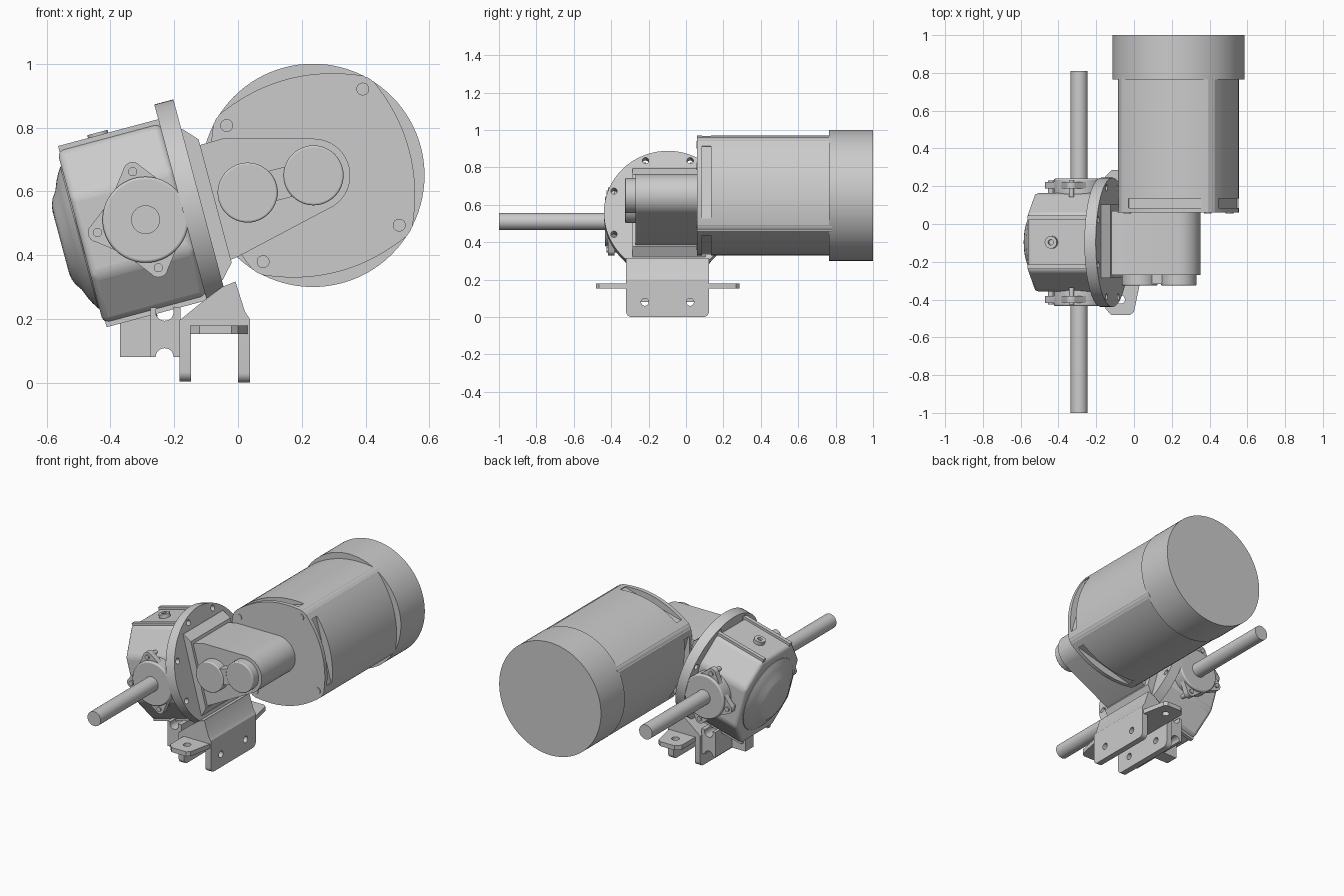
import bpy, bmesh
from math import sin, cos, pi, radians
from mathutils import Matrix

if "Cube" in bpy.data.objects:
    bpy.data.objects.remove(bpy.data.objects["Cube"])

I = Matrix.Identity(4)
TILT = Matrix.Rotation(radians(-15), 4, 'Y')
HOUSING = Matrix.Translation((-0.29, -0.097, 0.511)) @ TILT   # x = flange axis, y = shaft
MOTOR = Matrix.Translation((0.235, 0, 0.65)) @ TILT


def arc(cx, cy, r, a0=0, a1=352.5, n=48):
    """2D arc points, angles in degrees."""
    return [(cx + r * cos(radians(a0 + (a1 - a0) * i / (n - 1))),
             cy + r * sin(radians(a0 + (a1 - a0) * i / (n - 1)))) for i in range(n)]


def finish(name, bm, M):
    bmesh.ops.recalc_face_normals(bm, faces=bm.faces)
    bm.transform(M)
    me = bpy.data.meshes.new(name)
    bm.to_mesh(me)
    bm.free()
    ob = bpy.data.objects.new(name, me)
    bpy.context.collection.objects.link(ob)
    return ob


def place(p, q, d, axis):
    return {'X': (d, p, q), 'Y': (p, d, q), 'Z': (p, q, d)}[axis]


def prism(name, pts, d0, d1, axis='Y', M=I, bevel=0):
    """Extrude a 2D outline between two depths along an axis."""
    bm = bmesh.new()
    a = [bm.verts.new(place(p, q, d0, axis)) for p, q in pts]
    b = [bm.verts.new(place(p, q, d1, axis)) for p, q in pts]
    n = len(pts)
    bm.faces.new(a)
    bm.faces.new(b[::-1])
    for i in range(n):
        bm.faces.new((a[i], b[i], b[(i + 1) % n], a[(i + 1) % n]))
    ob = finish(name, bm, M)
    if bevel:
        m = ob.modifiers.new('bevel', 'BEVEL')
        m.width, m.segments, m.limit_method = bevel, 3, 'ANGLE'
    return ob


def cyl(name, c, r, d0, d1, axis='Y', M=I, bevel=0):
    return prism(name, arc(c[0], c[1], r), d0, d1, axis, M, bevel)


def rect(x0, x1, y0, y1):
    return [(x0, y0), (x1, y0), (x1, y1), (x0, y1)]


def cut(ob, cutters):
    """Subtract cutters, then remove them."""
    bpy.context.view_layer.objects.active = ob
    for c in cutters:
        c.hide_render = True
        m = ob.modifiers.new('cut', 'BOOLEAN')
        m.operation, m.solver, m.object = 'DIFFERENCE', 'EXACT', c
        bpy.ops.object.modifier_apply(modifier=m.name)
        bpy.data.objects.remove(c)


def revolve(name, prof, M):
    """Spin (u, r) points about the local x axis."""
    bm = bmesh.new()
    vs = [bm.verts.new((u, 0, r)) for u, r in prof]
    es = [bm.edges.new(e) for e in zip(vs, vs[1:])]
    bmesh.ops.spin(bm, geom=vs + es, cent=(0, 0, 0), axis=(1, 0, 0), angle=2 * pi, steps=64)
    bmesh.ops.remove_doubles(bm, verts=bm.verts, dist=1e-4)
    return finish(name, bm, M)


# motor: bulged square body with vent slots, round end cap, corner bolts
outline = []
for k in range(4):
    side = [(0.259 + 0.0535 * (1 - (t / 0.238) ** 2), t) for t in
            [-0.236 + 0.472 * i / 20 for i in range(21)]]
    side += arc(0.221, 0.221, 0.039, 27, 63, 6)
    c, s = cos(k * pi / 2), sin(k * pi / 2)
    outline += [(c * x - s * y, s * x + c * y) for x, y in side]
body = prism('motor_body', outline, 0.06, 0.78, 'Y', MOTOR)
cut(body, [prism('slot', rect(0.268, 0.4, -0.2, 0.2), 0.085, 0.135, 'Y',
                 MOTOR @ Matrix.Rotation(k * pi / 2, 4, 'Y')) for k in range(4)])
prism('motor_end_cap', arc(0.235, 0.65, 0.35, 0, 356.25, 96), 0.765, 1.0)
for x in (-0.221, 0.221):
    for z in (-0.221, 0.221):
        cyl('motor_bolt', (x, z), 0.02, 0.055, 0.1, 'Y', MOTOR)

# gear arm between motor and flange, with the double round boss
arm = [(-0.127, 0.743), (-0.05, 0.765)] + arc(0.237, 0.65, 0.115, 90, -57, 24)
arm += [(0.0, 0.395), (-0.03, 0.382)]
prism('gear_arm', arm, -0.27, 0.07)
for c in ((0.03, 0.596), (0.237, 0.65)):
    cyl('arm_boss', c, 0.094, -0.325, -0.26, bevel=0.006)
prism('boss_neck', [(0.05, 0.552), (0.22, 0.596), (0.22, 0.696), (0.05, 0.652)], -0.318, -0.26)

# round flange with flat bottom and bolt holes
flange = prism('flange', arc(0, 0, 0.342, -63, 243, 80), 0.12, 0.182, 'X', HOUSING)
cut(flange, [cyl('hole', (0.312 * cos(a), 0.312 * sin(a)), 0.017, 0.0, 0.3, 'X', HOUSING)
             for a in [radians(22.5 + 45 * k) for k in range(8) if k not in (5, 6)]])
prism('flange_base', [(0.17, -0.245), (0.185, -0.245), (0.226, -0.2), (0.226, 0.2),
                      (0.185, 0.245), (0.17, 0.245)], -0.19, 0.2, 'Y', HOUSING)

# gear housing with ribs, plugs and domed end
octagon = [(0.26, -0.13), (0.26, 0.13), (0.15, 0.28), (-0.15, 0.28),
           (-0.26, 0.13), (-0.26, -0.13), (-0.15, -0.28), (0.15, -0.28)]
prism('housing', octagon, -0.212, 0.125, 'X', HOUSING, bevel=0.02)
revolve('housing_dome', [(-0.2, 0), (-0.2, 0.235), (-0.215, 0.23), (-0.228, 0.21), (-0.238, 0.19),
                         (-0.25, 0.16), (-0.264, 0.14), (-0.272, 0.12), (-0.275, 0.1),
                         (-0.275, 0)], HOUSING)
for s in (-1, 1):
    for y in (-0.13, 0.13):
        prism('housing_rib', rect(y - 0.012, y + 0.012, s * 0.25, s * 0.294),
              -0.205, 0.125, 'X', HOUSING)
    plug = cyl('plug', (-0.075, 0), 0.033, s * 0.27, s * 0.303, 'Z', HOUSING)
    cut(plug, [cyl('socket', (-0.075, 0), 0.014, s * 0.288, s * 0.33, 'Z', HOUSING)])

    # shaft bearing hub with three ears
    cyl('hub', (0, 0), 0.135, s * 0.25, s * 0.337, 'Y', HOUSING, bevel=0.008)
    for a in (90, 180, 270):
        b, t = radians(a - 36), radians(a + 36)
        ex, ez = 0.156 * cos(radians(a)), 0.156 * sin(radians(a))
        ear = [(0.13 * cos(b), 0.13 * sin(b))] + arc(ex, ez, 0.03, a - 65, a + 65, 14)
        ear += [(0.13 * cos(t), 0.13 * sin(t)), (0, 0)]
        prism('hub_ear', ear, s * 0.285, s * 0.32, 'Y', HOUSING)
        cyl('ear_screw', (ex, ez), 0.014, s * 0.24, s * 0.328, 'Y', HOUSING)
cyl('shaft', (-0.29, 0.511), 0.045, -1.0, 0.81)

# mounting bracket: tabbed plate, two drilled legs, tilted wedge
tab = [(-0.15, -0.45), (-0.12, -0.482), (-0.02, -0.482), (0.0, -0.465), (0.03, -0.32)]
plate = prism('bracket_plate', tab + [(x, -0.197 - y) for x, y in tab[::-1]], 0.152, 0.18, 'Z')
cut(plate, [cyl('hole', (-0.07, y), 0.022, 0.1, 0.25, 'Z') for y in (-0.4, 0.203)])
for x0, z0, z1 in ((-0.184, 0.004, 0.18), (0.0, 0.0, 0.2)):
    leg = prism('bracket_leg', arc(-0.29, z0 + 0.03, 0.03, 180, 270, 8)
                + arc(0.093, z0 + 0.03, 0.03, 270, 360, 8) + [(0.123, z1), (-0.32, z1)],
                x0, x0 + 0.037, 'X')
    cut(leg, [cyl('hole', (y, 0.08), 0.02, -0.3, 0.2, 'X') for y in (-0.22, 0.022)])
prism('bracket_wedge', [(-0.184, 0.17), (0.037, 0.17), (0.037, 0.2), (0.022, 0.222), (-0.008, 0.317),
                        (-0.05, 0.3), (-0.11, 0.255), (-0.184, 0.195)], -0.32, 0.123)
for y in (-0.123, 0.119):
    cyl('bracket_bolt', (y, -0.297), 0.02, 0.2, 0.222, 'X', HOUSING)

# lower support block with cross holes and a narrow web
block = prism('support_block', rect(-0.275, -0.18, 0.08, 0.235), -0.3, 0.105)
cut(block, [cyl('hole', (-0.23, z), 0.028, -0.5, 0.3) for z in (0.08, 0.222)])
prism('support_web', rect(-0.37, -0.27, 0.08, 0.22), -0.137, -0.057)

# smooth round surfaces, keep edges sharp
for ob in bpy.context.scene.objects:
    ob.select_set(True)
    bpy.context.view_layer.objects.active = ob
bpy.ops.object.shade_smooth_by_angle(angle=radians(25))
